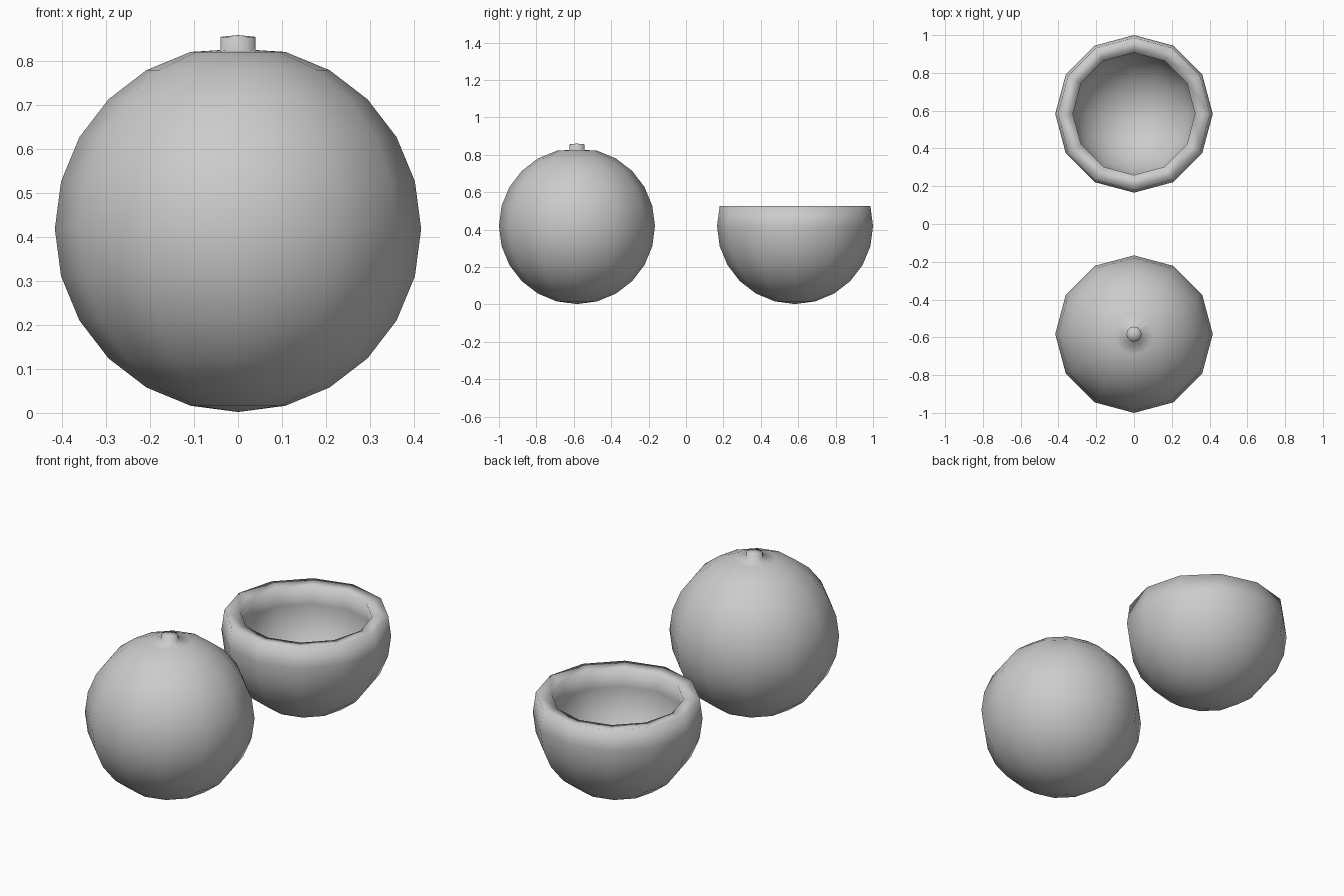
import bpy, bmesh
from math import sin, cos, radians, tau

if "Cube" in bpy.data.objects:
    bpy.data.objects.remove(bpy.data.objects["Cube"])

R, CZ, OFFSET = 0.417, 0.419, 0.583   # ball radius, centre height, distance from middle


def arc(start, end, step=15):
    """Vertical sphere profile between two elevations, as (radius, z)."""
    return [(R * cos(radians(a)), CZ + R * sin(radians(a)))
            for a in range(start, end + 1, step)]


def lathe(name, profile, y, sides=12):
    """Revolve a (radius, z) profile around z."""
    bm = bmesh.new()
    vs = [bm.verts.new((max(r, 0), 0, z)) for r, z in profile]
    edges = [bm.edges.new(p) for p in zip(vs, vs[1:])]
    bmesh.ops.spin(bm, geom=vs + edges, cent=(0, 0, 0), axis=(0, 0, 1),
                   angle=tau, steps=sides, use_duplicate=False)
    bmesh.ops.remove_doubles(bm, verts=bm.verts[:], dist=1e-4)
    bmesh.ops.recalc_face_normals(bm, faces=bm.faces[:])
    for f in bm.faces:
        f.smooth = True
    # Open shells: make sure the normals face away from the ball centre
    low = min(bm.faces, key=lambda f: f.calc_center_median().z)
    if low.normal.z > 0:
        bmesh.ops.reverse_faces(bm, faces=bm.faces[:])
    me = bpy.data.meshes.new(name)
    bm.to_mesh(me)
    bm.free()
    ob = bpy.data.objects.new(name, me)
    ob.location.y = y
    bpy.context.collection.objects.link(ob)
    return ob


# Whole round fruit with a short stem growing out of the top
stem = [(0.04, 0.826), (0.04, 0.856), (0, 0.86)]
lathe("whole_shell", arc(-90, 75) + stem, -OFFSET)

# Cut shell: open bowl with a thick wall
bowl = lathe("open_bowl", arc(-90, 15), OFFSET)
wall = bowl.modifiers.new("wall", 'SOLIDIFY')
wall.thickness = 0.08
wall.offset = -1
